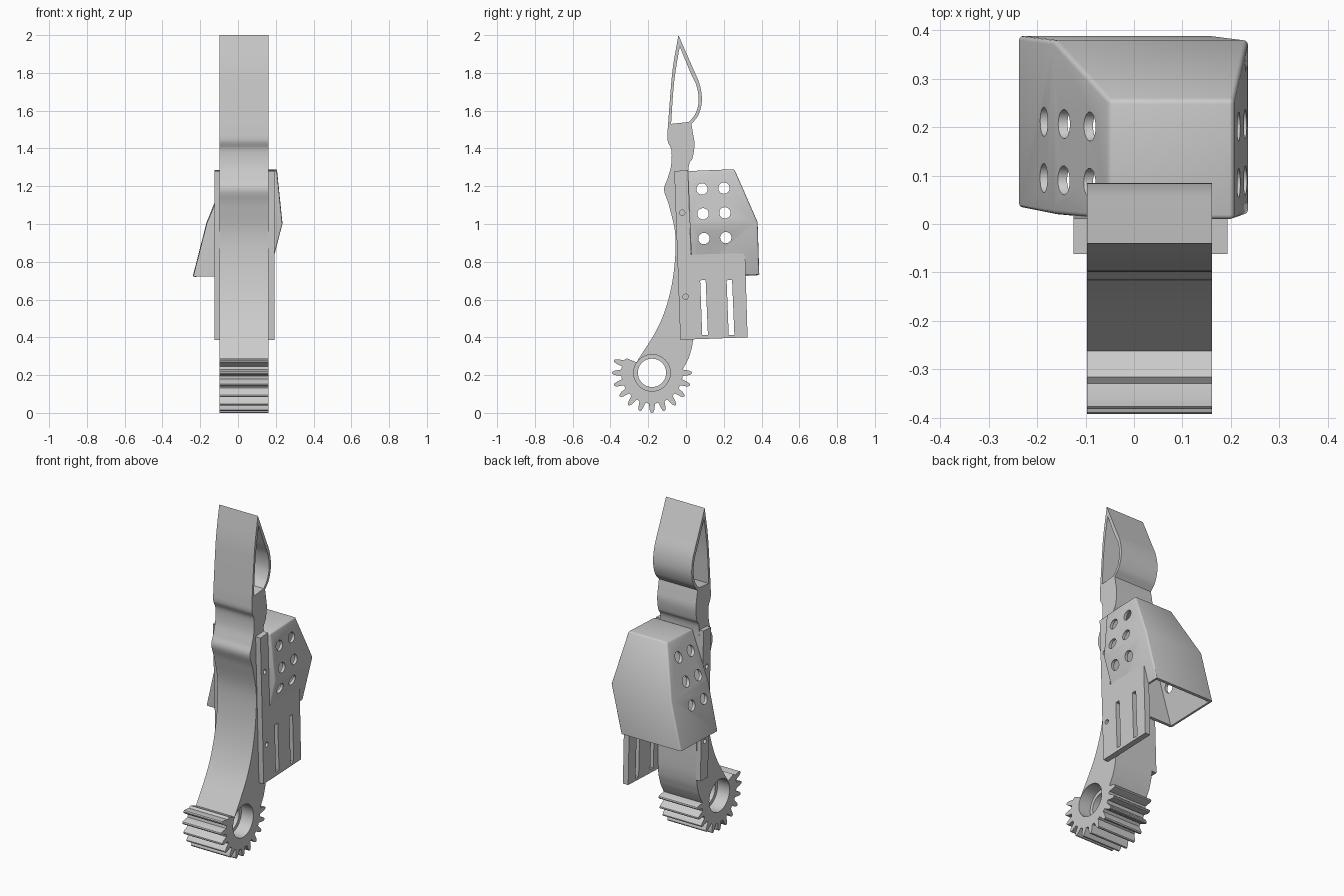
import bpy
import bmesh
from math import cos, sin, radians, pi
from mathutils import Vector

cube = bpy.data.objects.get("Cube")
if cube:
    bpy.data.objects.remove(cube)

grey = bpy.data.materials.new("plain_grey")
grey.use_nodes = True
grey.diffuse_color = (0.6, 0.6, 0.6, 1)
grey.node_tree.nodes["Principled BSDF"].inputs["Base Color"].default_value = (0.6, 0.6, 0.6, 1)


def finish_mesh(name, bm):
    bmesh.ops.recalc_face_normals(bm, faces=bm.faces[:])
    mesh = bpy.data.meshes.new(name)
    bm.to_mesh(mesh)
    bm.free()
    mesh.materials.append(grey)
    obj = bpy.data.objects.new(name, mesh)
    bpy.context.collection.objects.link(obj)
    return obj


def prism(name, outline, x0, x1):
    """Extrude a (y, z) outline along x."""
    bm = bmesh.new()
    face = bm.faces.new([bm.verts.new((x0, y, z)) for y, z in outline])
    ext = bmesh.ops.extrude_face_region(bm, geom=[face])
    moved = [v for v in ext["geom"] if isinstance(v, bmesh.types.BMVert)]
    bmesh.ops.translate(bm, verts=moved, vec=(x1 - x0, 0, 0))
    return finish_mesh(name, bm)


def circle(y, z, r, n=32):
    return [(y + r * cos(2 * pi * i / n), z + r * sin(2 * pi * i / n)) for i in range(n)]


def smooth_path(points, steps=6):
    """Catmull-Rom curve through the points."""
    p = [Vector(q) for q in points]
    p = [2 * p[0] - p[1]] + p + [2 * p[-1] - p[-2]]
    out = []
    for a, b, c, d in zip(p, p[1:], p[2:], p[3:]):
        for i in range(steps):
            t = i / steps
            q = 0.5 * (2 * b + (c - a) * t + (2 * a - 5 * b + 4 * c - d) * t ** 2
                       + (3 * b - a - 3 * c + d) * t ** 3)
            out.append(tuple(q))
    return out + [tuple(points[-1])]


def apply_modifier(obj, mod):
    bpy.ops.object.select_all(action='DESELECT')
    bpy.context.view_layer.objects.active = obj
    obj.select_set(True)
    bpy.ops.object.modifier_apply(modifier=mod.name)


def cut(obj, outline, x0=-0.4, x1=0.4):
    cutter = prism("cutter", outline, x0, x1)
    cutter.hide_render = True
    mod = obj.modifiers.new("cut", 'BOOLEAN')
    mod.operation = 'DIFFERENCE'
    mod.solver = 'EXACT'
    mod.object = cutter
    apply_modifier(obj, mod)
    bpy.data.objects.remove(cutter)


def shade(obj):
    bpy.ops.object.select_all(action='DESELECT')
    bpy.context.view_layer.objects.active = obj
    obj.select_set(True)
    bpy.ops.object.shade_smooth_by_angle(angle=radians(30))


# Curved arm whose foot is a toothed gear sector
ARM_X0, ARM_X1 = -0.097, 0.161
GY, GZ = -0.18, 0.212
teeth = []
for i in range(12):
    for offset, r in ((-6, 0.163), (-3.6, 0.195), (-1.8, 0.209), (0, 0.212),
                      (1.8, 0.209), (3.6, 0.195), (6, 0.163)):
        a = radians(162 + 18 * i + offset)
        teeth.append((GY + r * cos(a), GZ + r * sin(a)))
back = smooth_path([(0.015, 0.29), (0.035, 0.37), (0.04, 0.5), (0.03, 0.9), (0.012, 1.27),
                    (0.035, 1.35), (0.045, 1.42), (0.037, 1.48), (0.028, 1.53)])
tip_back = smooth_path([(0.028, 1.53), (0.065, 1.575), (0.084, 1.65), (0.072, 1.74),
                        (0.03, 1.84), (-0.04, 2.0)])
tip_front = smooth_path([(-0.04, 2.0), (-0.068, 1.84), (-0.082, 1.7), (-0.097, 1.5)])
front = smooth_path([(-0.097, 1.5), (-0.097, 1.44), (-0.077, 1.39), (-0.079, 1.31),
                     (-0.098, 1.24), (-0.116, 1.18), (-0.088, 1.09), (-0.055, 0.92),
                     (-0.075, 0.68), (-0.14, 0.47), (-0.262, 0.268)])
arm = prism("arm_with_gear", teeth + back + tip_back[1:] + tip_front[1:] + front[1:]
            + [(-0.315, 0.289)], ARM_X0, ARM_X1)

# Open loop in the tip
loop = (smooth_path([(-0.079, 1.53), (-0.066, 1.72), (-0.052, 1.83), (-0.033, 1.94)])
        + smooth_path([(-0.033, 1.94), (0.02, 1.81), (0.056, 1.73), (0.067, 1.65),
                       (0.05, 1.585), (0.016, 1.54)])[1:])
cut(arm, loop)

# Gear bore with a recess on each side
cut(arm, circle(GY, GZ, 0.075, 48))
cut(arm, circle(GY, GZ, 0.097, 48), ARM_X1 - 0.08, 0.4)
cut(arm, circle(GY, GZ, 0.097, 48), -0.4, ARM_X0 + 0.08)
shade(arm)

# Side plates: a slotted wide one and a narrow one
wide_plate = prism("slotted_side_plate",
                   [(-0.03, 0.387), (0.326, 0.4), (0.313, 0.83), (0.3, 0.845),
                    (0.026, 0.838), (0.011, 1.285), (-0.062, 1.28)], 0.158, 0.193)
for y in (0.075, 0.215):
    cut(wide_plate, [(y + 0.011, 0.412), (y + 0.041, 0.413), (y + 0.029, 0.703), (y, 0.702)])
narrow_plate = prism("narrow_side_plate",
                     [(-0.03, 0.387), (0.042, 0.39), (0.011, 1.285), (-0.062, 1.28)],
                     -0.125, -0.095)
for plate in (wide_plate, narrow_plate):
    for y, z in ((-0.02, 1.06), (-0.002, 0.615)):
        cut(plate, circle(y, z, 0.014, 16))
    shade(plate)

# Hollow hood, lofted through three sections and open underneath
bm = bmesh.new()
rings = []
for xl, xr, yf, yb, zf, zb in ((-0.237, 0.163, 0.034, 0.388, 0.722, 0.732),
                               (-0.166, 0.235, 0.02, 0.379, 1.0, 1.01),
                               (-0.052, 0.206, 0.01, 0.256, 1.28, 1.29)):
    rings.append([bm.verts.new(c) for c in
                  ((xl, yf, zf), (xr, yf, zf), (xr, yb, zb), (xl, yb, zb))])
for low, high in zip(rings, rings[1:]):
    for i in range(4):
        j = (i + 1) % 4
        bm.faces.new((low[i], low[j], high[j], high[i]))
bm.faces.new(rings[-1])
corner_edges = [e for e in bm.edges if len(e.link_faces) == 2
                and not (e.verts[0] in rings[1] and e.verts[1] in rings[1])]
bmesh.ops.bevel(bm, geom=corner_edges, offset=0.009, segments=3, profile=0.5, affect='EDGES')
hood = finish_mesh("hood", bm)
wall = hood.modifiers.new("wall", 'SOLIDIFY')
wall.thickness = 0.018
wall.offset = -1
apply_modifier(hood, wall)

# Vent holes through both hood sides
for row in range(3):
    for col in range(2):
        cut(hood, circle(0.085 + 0.116 * col + 0.005 * row,
                         1.185 + 0.005 * col - 0.131 * row, 0.03))
shade(hood)
